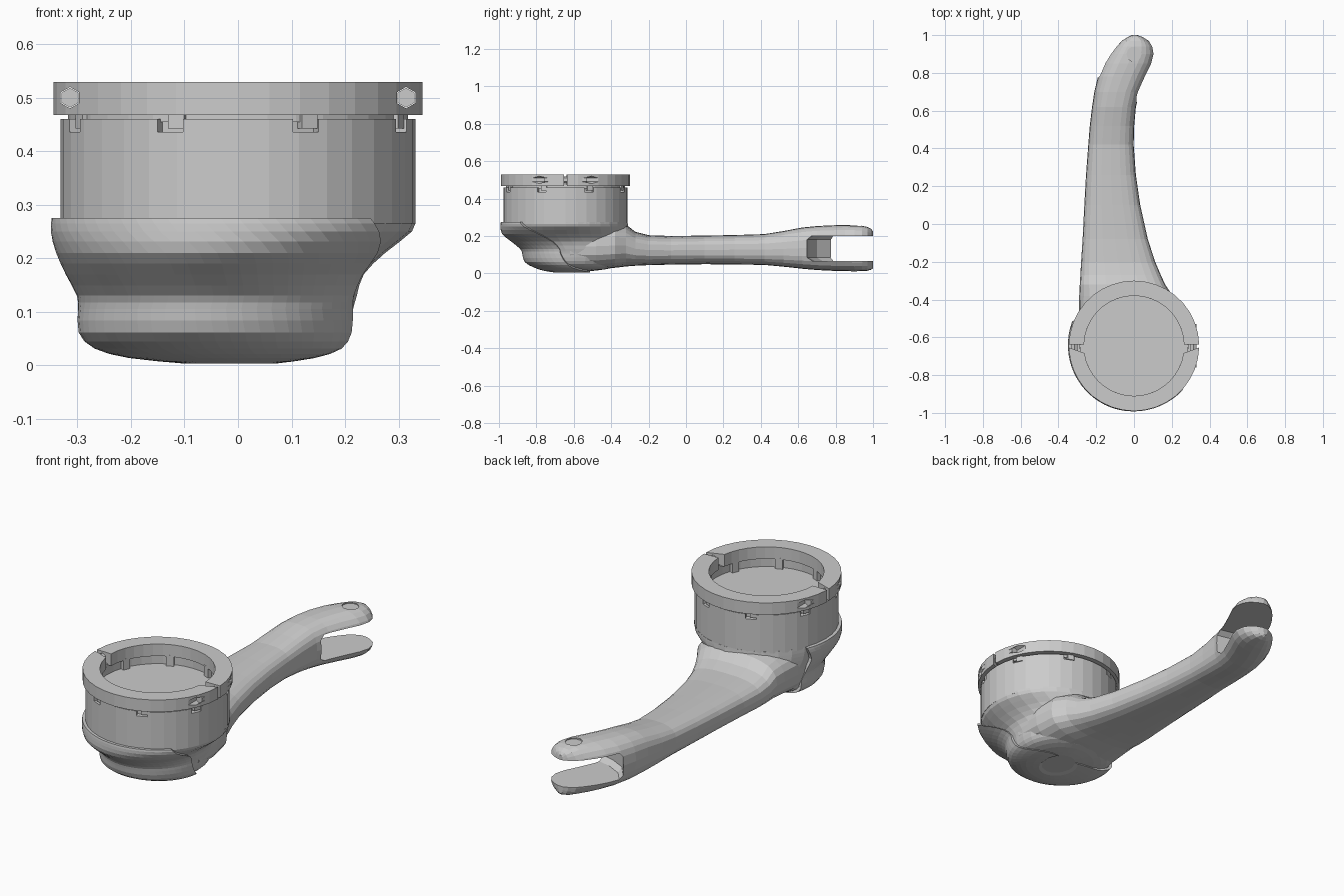
import bpy, bmesh
from math import sin, cos, pi, radians, copysign

if "Cube" in bpy.data.objects:
    bpy.data.objects.remove(bpy.data.objects["Cube"])

CY = -0.645          # cup axis on y


def make(name, bm):
    bmesh.ops.recalc_face_normals(bm, faces=bm.faces[:])
    me = bpy.data.meshes.new(name)
    bm.to_mesh(me)
    bm.free()
    ob = bpy.data.objects.new(name, me)
    bpy.context.collection.objects.link(ob)
    return ob


def loft(name, rings, caps=True):
    bm = bmesh.new()
    vs = [[bm.verts.new(p) for p in r] for r in rings]
    n = len(vs[0])
    for a, b in zip(vs, vs[1:]):
        for i in range(n):
            j = (i + 1) % n
            bm.faces.new((a[i], a[j], b[j], b[i]))
    if caps:
        bm.faces.new(vs[0])
        bm.faces.new(vs[-1])
    return make(name, bm)


def refine(rows):
    # insert a smooth in-between row after every row
    out = []
    for i in range(len(rows) - 1):
        p, a, b, q = rows[max(i - 1, 0)], rows[i], rows[i + 1], rows[min(i + 2, len(rows) - 1)]
        out += [a, tuple((9 * (v + w) - u - x) / 16 for u, v, w, x in zip(p, a, b, q))]
    return out + [rows[-1]]


def circle(r, z, n=36, x=0, y=CY):
    return [(x + r * cos(2 * pi * i / n), y + r * sin(2 * pi * i / n), z) for i in range(n)]


def rod(name, x, y0, y1, z, r, n=6):
    return loft(name, [[(x + r * sin(2 * pi * i / n), y, z + r * cos(2 * pi * i / n))
                        for i in range(n)] for y in (y0, y1)])


def block(name, ang, r0, r1, w, z0, z1):
    # box placed radially around the cup axis
    c, s = cos(ang), sin(ang)
    pts = [(r0, -w), (r1, -w), (r1, w), (r0, w)]
    return loft(name, [[(a * c - b * s, CY + a * s + b * c, z) for a, b in pts] for z in (z0, z1)])


def boolean(ob, other, op='DIFFERENCE'):
    m = ob.modifiers.new(op, 'BOOLEAN')
    m.operation, m.object, m.solver = op, other, 'EXACT'
    bpy.context.view_layer.objects.active = ob
    bpy.ops.object.modifier_apply(modifier=m.name)
    bpy.data.objects.remove(other)


# bowl slices: z, x min, x max, y min, y max, then cover start angle, end angle, offset
SLICES = refine([(0.275, -0.33, 0.332, -0.972, -0.312, -45, -202, 0.018),
                 (0.25, -0.33, 0.325, -0.972, -0.31, -40, -200, 0.02),
                 (0.21, -0.322, 0.275, -0.965, -0.305, -26, -196, 0.018),
                 (0.17, -0.308, 0.235, -0.92, -0.30, -19, -194, 0.014),
                 (0.13, -0.295, 0.222, -0.88, -0.30, -17, -192, 0.006),
                 (0.105, -0.288, 0.215, -0.865, -0.31, -17, -195, 0.011),
                 (0.065, -0.285, 0.205, -0.85, -0.33, -12, -197, 0.013),
                 (0.038, -0.255, 0.182, -0.80, -0.37, -6, -200, 0.013),
                 (0.022, -0.19, 0.13, -0.745, -0.43, 12, -205, 0.013),
                 (0.013, -0.09, 0.06, -0.68, -0.50, 45, -225, 0.013)])


def slice_pt(s, a, scale=0.0):
    z, x0, x1, y0, y1 = s[:5]
    off = s[7] * scale
    dz = -0.011 * max(0, 0.1 - z) / 0.1 * scale
    return ((x0 + x1) / 2 + ((x1 - x0) / 2 + off) * cos(a),
            (y0 + y1) / 2 + ((y1 - y0) / 2 + off) * sin(a), z + dz)


body = loft("handle_body", [[slice_pt(s, 2 * pi * i / 32) for i in range(32)] for s in SLICES])

# arm: upright sections (y, x min, x max, z min, z max)
ARM = [(-0.62, -0.295, 0.22, 0.03, 0.26), (-0.48, -0.293, 0.22, 0.02, 0.27),
       (-0.38, -0.29, 0.205, 0.03, 0.268), (-0.32, -0.287, 0.165, 0.037, 0.26),
       (-0.27, -0.284, 0.142, 0.041, 0.222), (-0.2, -0.28, 0.112, 0.044, 0.204),
       (-0.08, -0.272, 0.073, 0.047, 0.20), (0.1, -0.263, 0.033, 0.049, 0.202),
       (0.26, -0.254, 0.01, 0.048, 0.205), (0.42, -0.242, -0.002, 0.045, 0.21),
       (0.52, -0.234, 0.001, 0.036, 0.226), (0.62, -0.222, 0.01, 0.025, 0.245),
       (0.7, -0.21, 0.03, 0.018, 0.253), (0.78, -0.191, 0.066, 0.014, 0.257),
       (0.85, -0.161, 0.1, 0.012, 0.259), (0.9, -0.13, 0.112, 0.011, 0.258),
       (0.94, -0.099, 0.104, 0.012, 0.255), (0.97, -0.07, 0.084, 0.014, 0.248),
       (0.99, -0.037, 0.05, 0.02, 0.238), (1.0, -0.012, 0.02, 0.028, 0.225)]


def super_ring(s, n=24, e=2 / 2.8):
    y, x0, x1, z0, z1 = s
    f = lambda v: copysign(abs(v) ** e, v)
    return [((x0 + x1) / 2 + (x1 - x0) / 2 * f(cos(2 * pi * i / n)), y,
             (z0 + z1) / 2 + (z1 - z0) / 2 * f(sin(2 * pi * i / n))) for i in range(n)]


boolean(body, loft("arm", [super_ring(s) for s in ARM]), 'UNION')

# fork slot with a slanted, slightly hollow and rounded back wall
back = [(0.25, 0.55), (0.02, 0.645), (-0.05, 0.66), (-0.13, 0.70), (-0.19, 0.775), (-0.3, 0.87)]
levels = [(0.066, 0.03), (0.085, 0.0), (0.18, 0.0), (0.2, 0.025)]
boolean(body, loft("slot", [[(x, y + d, z) for x, y in back] + [(-0.3, 1.2, z), (0.25, 1.2, z)]
                            for z, d in levels]))
# pivot dimple on the upper prong
boolean(body, loft("dimple", [circle(0.04, z, 10, 0, 0.9) for z in (0.25, 0.3)]))


# front cover wrapped round the bowl, open towards the arm
def cover_ring(s, scale):
    a, b = radians(s[5]), radians(s[6])
    return [slice_pt(s, a + (b - a) * i / 28, scale) for i in range(29)]


loft("front_cover", [cover_ring(s, 1) + cover_ring(s, -0.3)[::-1] for s in SLICES])

# cup: turned profile with a floor
cup = loft("cup", [circle(r, z) for r, z in
                   ((0.332, 0.265), (0.332, 0.46), (0.285, 0.46), (0.285, 0.42))])
for k in range(8):
    a = radians(22.5 + 45 * k)
    boolean(cup, block("notch", a, 0.306, 0.37, 0.026, 0.436, 0.5))
    block("inner_lug", a, 0.264, 0.29, 0.018, 0.42, 0.475)
    block("catch", a + 0.03, 0.30, 0.326, 0.016, 0.442, 0.475)

# seal between cup and clamp ring
loft("seal", [circle(r, z) for r, z in
              ((0.318, 0.455), (0.318, 0.475), (0.286, 0.475), (0.286, 0.455), (0.318, 0.455))], caps=False)


def clamp_half(name, base, taper):
    rings = []
    for i in range(19):
        t = i / 18
        ao = radians(base + 1.4 + 177.2 * t)
        ai = radians(base + 1.4 + taper + (177.2 - 2 * taper) * t)
        rings.append([(r * cos(a), CY + r * sin(a), z) for r, a, z in
                      ((0.345, ao, 0.468), (0.345, ao, 0.529), (0.265, ai, 0.529), (0.265, ai, 0.468))])
    return loft(name, rings)


# clamp ring in two halves, with bolts across the split
halves = [clamp_half("clamp_ring_back", 0, 0), clamp_half("clamp_ring_front", 180, 7)]
for side in (-1, 1):
    for h in halves:
        boolean(h, rod("bolt_hole", side * 0.314, CY - 0.5, CY + 0.5, 0.5, 0.02))
    rod("bolt", side * 0.314, CY - 0.115, CY + 0.115, 0.5, 0.0185)
